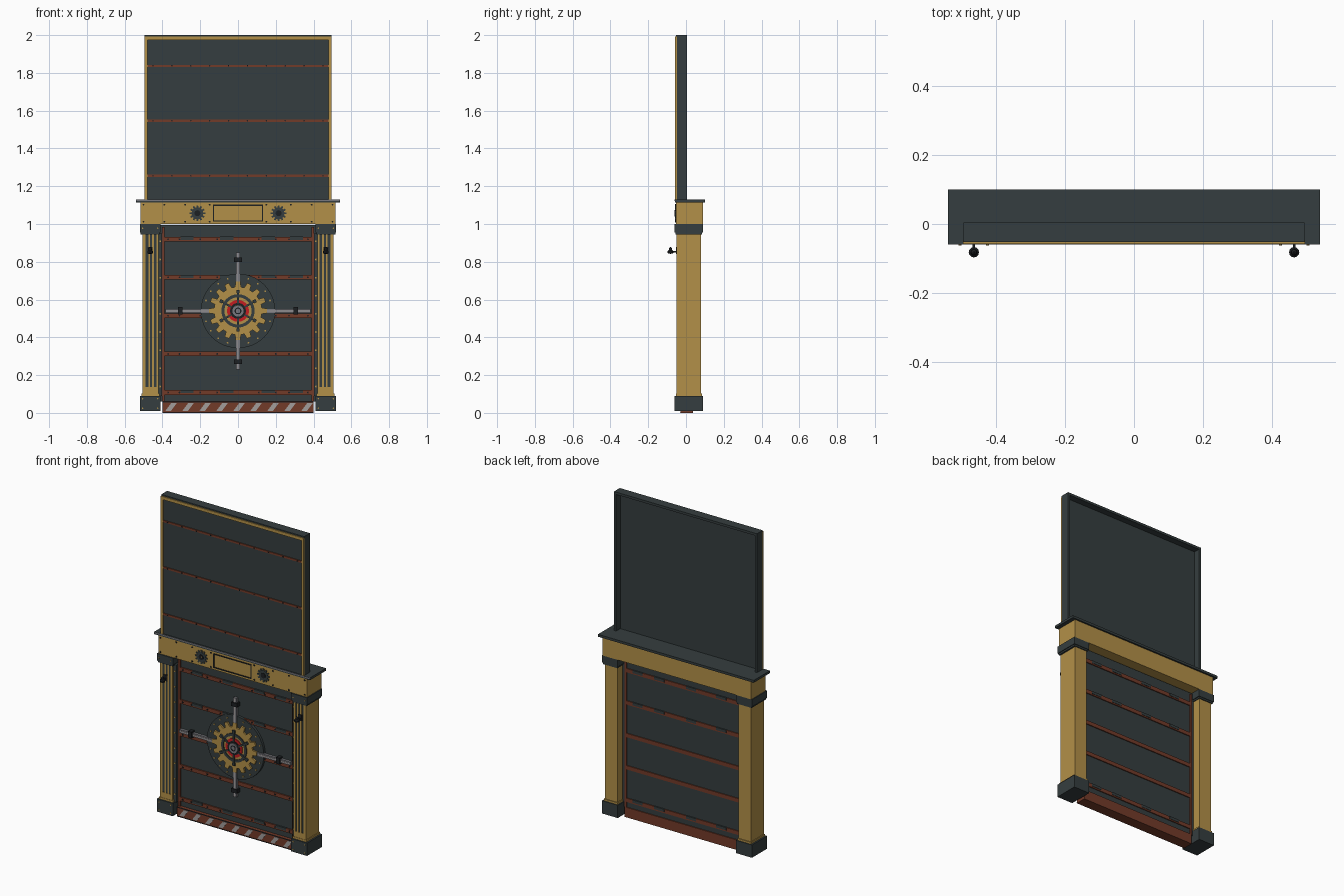
import bpy, bmesh, math
from mathutils import Matrix, Vector

if "Cube" in bpy.data.objects:
    bpy.data.objects.remove(bpy.data.objects["Cube"])


def mat(name, r, g, b):
    m = bpy.data.materials.new(name)
    m.diffuse_color = (r, g, b, 1)
    m.use_nodes = True
    m.node_tree.nodes["Principled BSDF"].inputs["Base Color"].default_value = m.diffuse_color
    return m


SLATE = mat("dark slate", 0.036, 0.048, 0.050)
GOLD = mat("aged brass", 0.45, 0.28, 0.065)
RUST = mat("rusty brown", 0.17, 0.043, 0.022)
STEEL = mat("grey steel", 0.19, 0.19, 0.21)
RED = mat("bright red", 0.55, 0.012, 0.015)
BLACK = mat("near black", 0.012, 0.014, 0.016)
PALE = mat("pale grey", 0.36, 0.34, 0.33)


def finish(name, bm, material, smooth=False):
    bmesh.ops.recalc_face_normals(bm, faces=bm.faces)
    me = bpy.data.meshes.new(name)
    bm.to_mesh(me)
    bm.free()
    me.materials.append(material)
    ob = bpy.data.objects.new(name, me)
    bpy.context.collection.objects.link(ob)
    if smooth:
        bpy.context.view_layer.objects.active = ob
        ob.select_set(True)
        bpy.ops.object.shade_smooth_by_angle()
        ob.select_set(False)
    return ob


def add_box(bm, x0, x1, y0, y1, z0, z1, rot=None):
    c = Vector(((x0 + x1) / 2, (y0 + y1) / 2, (z0 + z1) / 2))
    m = Matrix.Translation(c) @ Matrix.Diagonal((x1 - x0, y1 - y0, z1 - z0, 1))
    bmesh.ops.create_cube(bm, size=1, matrix=(rot or Matrix()) @ m)


def boxes(name, material, *items):
    bm = bmesh.new()
    for it in items:
        add_box(bm, *it)
    return finish(name, bm, material)


def both(items):
    """Mirror a list of boxes across x = 0."""
    return list(items) + [(-b[1], -b[0], *b[2:]) for b in items]


def prism(bm, pts, y0, y1):
    """Extrude an (x, z) outline along y."""
    f = bm.faces.new([bm.verts.new((x, y0, z)) for x, z in pts])
    r = bmesh.ops.extrude_face_region(bm, geom=[f])
    vs = [v for v in r["geom"] if isinstance(v, bmesh.types.BMVert)]
    bmesh.ops.translate(bm, verts=vs, vec=(0, y1 - y0, 0))


def circle(cx, cz, r, n):
    return [(cx + r * math.cos(2 * math.pi * i / n), cz + r * math.sin(2 * math.pi * i / n)) for i in range(n)]


def gear_outline(cx, cz, r0, r1, teeth):
    pts, step = [], 2 * math.pi / teeth
    for i in range(teeth):
        for f, r in ((-.32, r0), (-.2, r1), (.2, r1), (.32, r0)):
            a = (i + f) * step
            pts.append((cx + r * math.cos(a), cz + r * math.sin(a)))
    return pts


def ring(name, material, cz, r0, r1, y0, y1, n=40):
    """Flat ring round the emblem axis."""
    bm = bmesh.new()
    loops = [[bm.verts.new((x, y, z)) for x, z in circle(0, cz, r, n)]
             for r, y in ((r0, y0), (r1, y0), (r1, y1), (r0, y1))]
    for a, b in zip(loops, loops[1:] + loops[:1]):
        for i in range(n):
            bm.faces.new((a[i], a[(i + 1) % n], b[(i + 1) % n], b[i]))
    return finish(name, bm, material, True)


def rivets(name, material, spots, y, r=0.005, d=0.004):
    bm = bmesh.new()
    for x, z in spots:
        prism(bm, circle(x, z, r, 6), y - d, y + 0.002)
    finish(name, bm, material)


# Surround: plinths, pillars, capitals, frieze, mantel shelf
boxes("pillar_plinths", SLATE, *both([(.41, .52, -.06, .09, .01, .09)]))
boxes("pillars", GOLD, *both([(.42, .505, -.044, .08, .08, .96),
                              (.415, .51, -.052, .085, .09, .102)]))
boxes("pillar_fluting_ribs", GOLD, *both([(x, x + w, -.05, -.043, .135, .95) for x, w in
                                          ((.42, .0125), (.4445, .0095), (.4655, .0095), (.4895, .0155))]
                                         + [(.42, .505, -.05, -.043, .1, .137)]))
boxes("pillar_flutes", SLATE, *both([(.43, .495, -.046, -.043, .135, .95)]))
boxes("pillar_capitals", SLATE, *both([(.41, .52, -.06, .09, .955, 1.0),
                                      (.415, .515, -.055, .086, .945, .958)]))
boxes("frieze", GOLD, (-.515, .515, -.053, .09, 1.0, 1.115))
boxes("mantel_shelf", SLATE, (-.54, .54, -.058, .1, 1.115, 1.13))
boxes("shelf_edge_trim", STEEL, (-.54, .54, -.06, -.056, 1.122, 1.13))

# Frieze plaque with dark outline and two cogs
boxes("plaque_frame", BLACK, (-.132, .132, -.057, -.052, 1.012, 1.018), (-.132, .132, -.057, -.052, 1.096, 1.102),
      *both([(.126, .132, -.057, -.052, 1.012, 1.102)]))
for s in (-1, 1):
    bm = bmesh.new()
    prism(bm, gear_outline(s * .215, 1.057, .031, .042, 12), -.058, -.05)
    finish("frieze_cog", bm, SLATE)
    bm = bmesh.new()
    prism(bm, circle(s * .215, 1.057, .016, 16), -.06, -.05)
    finish("frieze_cog_hub", bm, BLACK)
    rivets("cog_pin", GOLD, [(s * .215, 1.057)], -.059, .006, .001)
rivets("frieze_rivets", BLACK, [(s * x, z) for s in (-1, 1) for x in (.15, .28, .39, .5) for z in (1.012, 1.102)],
       -.053)
rivets("plinth_rivets", GOLD, [(s * x, z) for s in (-1, 1) for x in (.425, .505) for z in (.025, .075)], -.06, .004, .002)
rivets("capital_rivets", GOLD, [(s * x, .978) for s in (-1, 1) for x in (.425, .505)], -.06, .004, .002)

# Door slab, plank seams, rusty bands, side frame
boxes("door", SLATE, (-.42, .42, -.01, .03, .06, .995))
BANDS = (.108, .312, .514, .718, .92)
boxes("door_bands", RUST, *[(-.4, .4, -.018, .036, z - .012, z + .012) for z in BANDS],
      *both([(.388, .402, -.018, .036, .06, .985)]))
boxes("band_patches", SLATE, *[(x - .035, x + .035, -.02, .038, z - .004, z + .013)
                               for z in (BANDS[0], BANDS[3], BANDS[4]) for x in (-.27, -.06, .16, .31)])
rivets("band_rivets", BLACK, [(x, z) for z in BANDS for x in (-.37, -.31, -.2, -.11, .11, .2, .27, .37)], -.018)
boxes("door_side_plates", SLATE, *both([(.402, .422, -.036, .01, .09, .95)]))
rivets("side_plate_rivets", GOLD, [(s * .412, .14 + .096 * i) for s in (-1, 1) for i in range(9)], -.036, .005, .003)

# Bottom sill with slanted warning stripes
boxes("door_sill", RUST, (-.4, .4, -.03, .036, 0, .062))
bm = bmesh.new()
for i in range(9):
    x = -.365 + .09 * i
    prism(bm, [(x, .01), (x + .03, .01), (x - .002, .053), (x - .032, .053)][::-1], -.032, -.029)
for v in bm.verts:
    v.co.x = -v.co.x
finish("sill_stripes", bm, PALE)
boxes("sill_edges", BLACK, (-.4, .4, -.032, -.029, .056, .061), (-.4, .4, -.032, -.029, .001, .005))

# Lock bars and clamps in a cross
Z = .54
bars, clamps, tips = bmesh.new(), bmesh.new(), bmesh.new()
for k in range(4):
    R = Matrix.Translation((0, 0, Z)) @ Matrix.Rotation(k * math.pi / 2, 4, 'Y')
    end, c = (.385, .305) if k % 2 == 0 else (.31, .27)
    add_box(bars, .15, end, -.032, -.016, -.011, .011, R)
    add_box(clamps, c - .012, c + .012, -.04, -.008, -.02, .02, R)
    add_box(tips, .15, end, -.034, -.03, -.003, .003, R)
finish("lock_bars", bars, STEEL)
finish("bar_clamps", clamps, BLACK)
finish("bar_ridges", tips, PALE)

# Round lock: backing disc, brass gear, rings, spokes, hub
bm = bmesh.new()
prism(bm, circle(0, Z, .197, 48), -.026, -.005)
finish("lock_disc", bm, SLATE, True)
rivets("disc_rivets", GOLD, circle(0, Z, .178, 20), -.026, .005, .004)
bm = bmesh.new()
prism(bm, gear_outline(0, Z, .127, .155, 16), -.036, -.02)
finish("lock_gear", bm, GOLD)
ring("outer_dark_ring", SLATE, Z, .072, .088, -.042, -.03)
ring("red_ring", RED, Z, .042, .058, -.041, -.03)
ring("inner_dark_ring", BLACK, Z, .03, .042, -.043, -.03)
bm = bmesh.new()
for k in range(6):
    R = Matrix.Translation((0, 0, Z)) @ Matrix.Rotation(k * math.pi / 3 + math.pi / 6, 4, 'Y')
    add_box(bm, .04, .1, -.046, -.034, -.005, .005, R)
    add_box(bm, .094, .11, -.046, -.034, -.009, .009, R)
finish("wheel_spokes", bm, SLATE)
bm = bmesh.new()
prism(bm, circle(0, Z, .03, 20), -.048, -.03)
finish("lock_hub", bm, STEEL, True)
ring("hub_groove", BLACK, Z, .012, .018, -.0495, -.04, 20)

# Small lamps on the pillars
for s in (-1, 1):
    bm = bmesh.new()
    add_box(bm, s * .465 - .004, s * .465 + .004, -.085, -.045, .85, .858)
    add_box(bm, s * .465 - .013, s * .465 + .013, -.053, -.046, .84, .878)
    prof = ((.002, .842), (.015, .846), (.015, .856), (.009, .862), (.008, .872), (.002, .878))
    loops = [[bm.verts.new((s * .465 + x, -.082 + y, z)) for x, y in circle(0, 0, r, 12)] for r, z in prof]
    for a, b in zip(loops, loops[1:]):
        for i in range(12):
            bm.faces.new((a[i], a[(i + 1) % 12], b[(i + 1) % 12], b[i]))
    bm.faces.new(loops[0])
    bm.faces.new(loops[-1])
    finish("pillar_lamp", bm, BLACK, True)

# Chimney breast: front panel, open-backed side walls and top
boxes("chimney_panel", SLATE, (-.49, .49, -.05, -.035, 1.13, 1.995))
boxes("chimney_walls", SLATE, (-.495, .495, -.052, .005, 1.985, 2.0), *both([(.48, .495, -.05, .005, 1.13, 1.99)]))
boxes("chimney_trim", GOLD, (-.495, .495, -.058, -.048, 1.973, 1.992), *both([(.48, .496, -.058, -.048, 1.13, 1.992)]))
LINES = (1.255, 1.547, 1.837)
boxes("chimney_bands", RUST, *[(-.48, .48, -.055, -.049, z - .006, z + .006) for z in LINES])
rivets("chimney_rivets", BLACK, [(-.45 + .1 * i, z) for z in LINES for i in range(10)], -.055, .004, .003)
